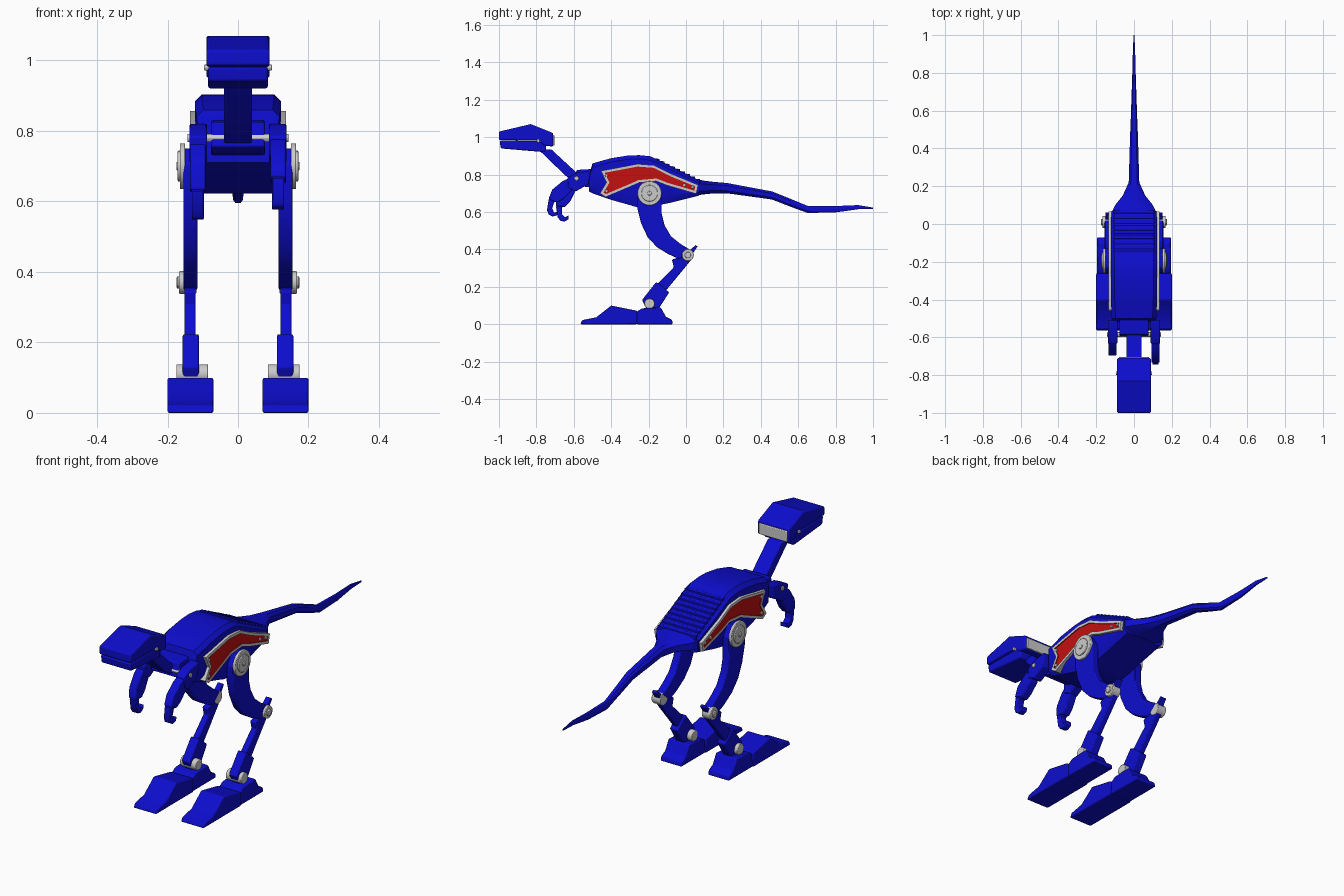
import bpy, bmesh, math


def material(name, col):
    m = bpy.data.materials.new(name)
    m.diffuse_color = (*col, 1)
    return m


BLUE = material("blue", (0.004, 0.004, 0.62))
RED = material("red", (0.55, 0.005, 0.005))


def finish(name, bm, mats, bevel=0.0, angle=30):
    bmesh.ops.recalc_face_normals(bm, faces=bm.faces)
    me = bpy.data.meshes.new(name)
    bm.to_mesh(me)
    bm.free()
    ob = bpy.data.objects.new(name, me)
    bpy.context.collection.objects.link(ob)
    for m in mats:
        me.materials.append(m)
    if bevel:
        b = ob.modifiers.new("bevel", "BEVEL")
        b.width, b.segments, b.angle_limit = bevel, 2, math.radians(40)
    bpy.ops.object.select_all(action="DESELECT")
    ob.select_set(True)
    bpy.context.view_layer.objects.active = ob
    bpy.ops.object.shade_smooth_by_angle(angle=math.radians(angle))
    return ob


def add_prism(bm, pts, x0, x1):
    a = [bm.verts.new((x0, y, z)) for y, z in pts]
    b = [bm.verts.new((x1, y, z)) for y, z in pts]
    n = len(pts)
    for i in range(n):
        j = (i + 1) % n
        bm.faces.new((a[i], a[j], b[j], b[i]))
    bm.faces.new(a[::-1])
    return bm.faces.new(b)


def prism(name, pts, x0, x1, bevel=0.005, mats=(BLUE,)):
    bm = bmesh.new()
    add_prism(bm, pts, x0, x1)
    return finish(name, bm, mats, bevel)


def disc(name, y, z, r, x0, x1, sides=32, bevel=0.003):
    pts = [(y + r * math.cos(2 * math.pi * i / sides), z + r * math.sin(2 * math.pi * i / sides))
           for i in range(sides)]
    return prism(name, pts, x0, x1, bevel, ())


def loft(name, stations, section, bevel=0.0):
    bm = bmesh.new()
    rings = [[bm.verts.new((x, s[0], z)) for x, z in section(*s[1:])] for s in stations]
    for a, b in zip(rings, rings[1:]):
        for i in range(len(a)):
            j = (i + 1) % len(a)
            bm.faces.new((a[i], a[j], b[j], b[i]))
    bm.faces.new(rings[0])
    bm.faces.new(rings[-1])
    return finish(name, bm, (BLUE,), bevel)


# Body shell with chamfered back and narrower belly
def body_section(t, b, w):
    h = t - b
    c = min(0.02, h * 0.2)
    half = [(w - c, t), (w, t - c), (w, b + h * 0.22), (w * 0.82, b)]
    return half + [(-x, z) for x, z in reversed(half)]


loft("body", [(-0.518, 0.80, 0.71, 0.105), (-0.50, 0.86, 0.70, 0.118), (-0.40, 0.888, 0.665, 0.122),
              (-0.31, 0.902, 0.64, 0.122), (-0.25, 0.904, 0.622, 0.122), (-0.19, 0.898, 0.628, 0.122),
              (-0.14, 0.875, 0.638, 0.122), (-0.08, 0.845, 0.65, 0.122), (0.07, 0.77, 0.688, 0.12)],
     body_section)


# Tail flares from the body and tapers to a thin tip
def tail_section(t, b, w):
    m, h = (t + b) / 2, (t - b) / 2
    half = [(w * 0.6, t), (w, m + h * 0.5), (w, m - h * 0.5), (w * 0.5, b)]
    return half + [(-x, z) for x, z in reversed(half)]


loft("tail", [(0.06, 0.775, 0.69, 0.12), (0.10, 0.767, 0.695, 0.10), (0.15, 0.761, 0.70, 0.06),
              (0.22, 0.755, 0.70, 0.028), (0.46, 0.71, 0.667, 0.021), (0.56, 0.67, 0.628, 0.017),
              (0.65, 0.633, 0.595, 0.014), (0.80, 0.632, 0.598, 0.009), (0.92, 0.637, 0.615, 0.006),
              (1.0, 0.624, 0.616, 0.002)], tail_section)

# Stepped slats down the back
bm = bmesh.new()
for i in range(9):
    y = -0.16 + i * 0.027
    t = 0.898 - (y + 0.18) * 0.5
    add_prism(bm, [(y, t - 0.03), (y, t - 0.002), (y + 0.019, t - 0.004), (y + 0.019, t - 0.035)], -0.108, 0.108)
finish("back_slats", bm, (BLUE,), 0.002)

# Neck and head
prism("neck_base", [(-0.585, 0.825), (-0.50, 0.83), (-0.50, 0.73), (-0.54, 0.735), (-0.60, 0.755)], -0.076, 0.076)
prism("neck", [(-0.79, 0.935), (-0.72, 0.935), (-0.59, 0.815), (-0.55, 0.78), (-0.60, 0.765), (-0.645, 0.795)],
      -0.04, 0.04)
prism("head", [(-1.0, 1.03), (-0.83, 1.07), (-0.71, 1.022), (-0.71, 0.95), (-0.76, 0.955), (-0.785, 0.982),
               (-1.0, 0.985)], -0.09, 0.09, 0.007)
prism("jaw", [(-0.997, 0.982), (-0.785, 0.98), (-0.745, 0.95), (-0.755, 0.92), (-0.99, 0.94)], -0.085, 0.085, 0.007)
prism("head_back_plate", [(-0.72, 1.012), (-0.703, 1.01), (-0.703, 0.956), (-0.72, 0.953)], -0.08, 0.08, 0.003, ())
disc("jaw_pin", -0.79, 0.98, 0.009, -0.096, 0.096, 12, 0.002)
disc("shoulder_pin", -0.585, 0.78, 0.012, -0.143, 0.143, 12, 0.002)

# Outlines shared by left and right
PANEL = [(-0.455, 0.82), (-0.26, 0.857), (-0.17, 0.85), (-0.08, 0.805), (0.065, 0.745), (0.055, 0.697),
         (-0.10, 0.742), (-0.16, 0.765), (-0.25, 0.757), (-0.30, 0.735), (-0.43, 0.68), (-0.46, 0.70),
         (-0.425, 0.758)]
THIGH = [(-0.26, 0.70), (-0.26, 0.62), (-0.24, 0.54), (-0.205, 0.465), (-0.155, 0.412), (-0.095, 0.375),
         (-0.035, 0.348), (0.022, 0.398), (-0.03, 0.43), (-0.08, 0.47), (-0.115, 0.53), (-0.13, 0.59),
         (-0.13, 0.70), (-0.16, 0.75), (-0.23, 0.75)]
SHIN = [(-0.075, 0.345), (-0.035, 0.36), (0.01, 0.39), (0.032, 0.35), (0.0, 0.31), (-0.12, 0.165),
        (-0.165, 0.205), (-0.065, 0.305)]
SLEEVE = [(-0.16, 0.225), (-0.135, 0.21), (-0.09, 0.17), (-0.145, 0.085), (-0.205, 0.07), (-0.235, 0.13)]
SPUR = [(0.01, 0.385), (0.052, 0.424), (0.062, 0.416), (0.03, 0.37)]
TOE = [(-0.565, 0), (-0.555, 0.022), (-0.48, 0.037), (-0.40, 0.10), (-0.262, 0.072), (-0.262, 0)]
HEEL = [(-0.265, 0), (-0.262, 0.068), (-0.235, 0.085), (-0.135, 0.09), (-0.107, 0.04), (-0.075, 0.024), (-0.07, 0)]
UPPER_ARM = [(-0.51, 0.82), (-0.585, 0.81), (-0.635, 0.785), (-0.63, 0.73), (-0.59, 0.71), (-0.52, 0.75)]
FOREARM = [(-0.615, 0.785), (-0.66, 0.765), (-0.715, 0.72), (-0.735, 0.67), (-0.69, 0.65), (-0.655, 0.67),
           (-0.61, 0.715)]
CLAW = [(-0.70, 0.70), (-0.735, 0.665), (-0.743, 0.61), (-0.735, 0.587), (-0.715, 0.576), (-0.69, 0.582),
        (-0.683, 0.602), (-0.705, 0.597), (-0.716, 0.62), (-0.706, 0.65), (-0.665, 0.68)]


def turn(pts, a, cy=-0.59, cz=0.78):
    c, s = math.cos(a), math.sin(a)
    return [(cy + (y - cy) * c - (z - cz) * s, cz + (y - cy) * s + (z - cz) * c) for y, z in pts]


for side, s in (("right", 1), ("left", -1)):
    # Framed side panel with recessed red field
    bm = bmesh.new()
    face = add_prism(bm, PANEL, s * 0.095, s * 0.136)
    bmesh.ops.recalc_face_normals(bm, faces=bm.faces)
    bmesh.ops.inset_region(bm, faces=[face], thickness=0.014, depth=0, use_even_offset=True)
    face.material_index = 1
    for v in bmesh.ops.extrude_discrete_faces(bm, faces=[face])["faces"][0].verts:
        v.co.x -= s * 0.005
    # Recess walls
    bmesh.ops.holes_fill(bm, edges=[e for e in bm.edges if e.is_boundary], sides=0)
    finish(side + "_side_panel", bm, (None, RED), 0.0)
    for y, z in ((-0.425, 0.795), (-0.425, 0.712), (0.035, 0.734), (-0.01, 0.744)):
        disc(side + "_panel_rivet", y, z, 0.008, s * 0.12, s * 0.138, 10, 0.002)

    # Leg with hip, knee and ankle joints
    prism(side + "_thigh", THIGH, s * 0.115, s * 0.155)
    disc(side + "_hip_disc", -0.195, 0.70, 0.065, s * 0.15, s * 0.165)
    disc(side + "_hip_boss", -0.195, 0.70, 0.044, s * 0.16, s * 0.171)
    disc(side + "_hip_bolt", -0.195, 0.70, 0.012, s * 0.165, s * 0.175, 12)
    disc(side + "_knee_disc", 0.01, 0.37, 0.032, s * 0.118, s * 0.168, 20)
    disc(side + "_knee_bolt", 0.01, 0.37, 0.017, s * 0.16, s * 0.174, 12)
    prism(side + "_knee_spur", SPUR, s * 0.122, s * 0.152, 0.002)
    prism(side + "_shin", SHIN, s * 0.12, s * 0.152)
    prism(side + "_ankle_sleeve", SLEEVE, s * 0.111, s * 0.157)
    disc(side + "_ankle_pin", -0.195, 0.11, 0.028, s * 0.085, s * 0.175, 16)
    prism(side + "_toe", TOE, s * 0.07, s * 0.20)
    prism(side + "_heel", HEEL, s * 0.075, s * 0.195)

    # Arm, swung further back on the left
    a = 0.0 if s > 0 else math.radians(17)
    prism(side + "_upper_arm", UPPER_ARM, s * 0.088, s * 0.138)
    prism(side + "_forearm", turn(FOREARM, a), s * 0.092, s * 0.136)
    prism(side + "_claw", turn(CLAW, a), s * 0.097, s * 0.131, 0.003)
